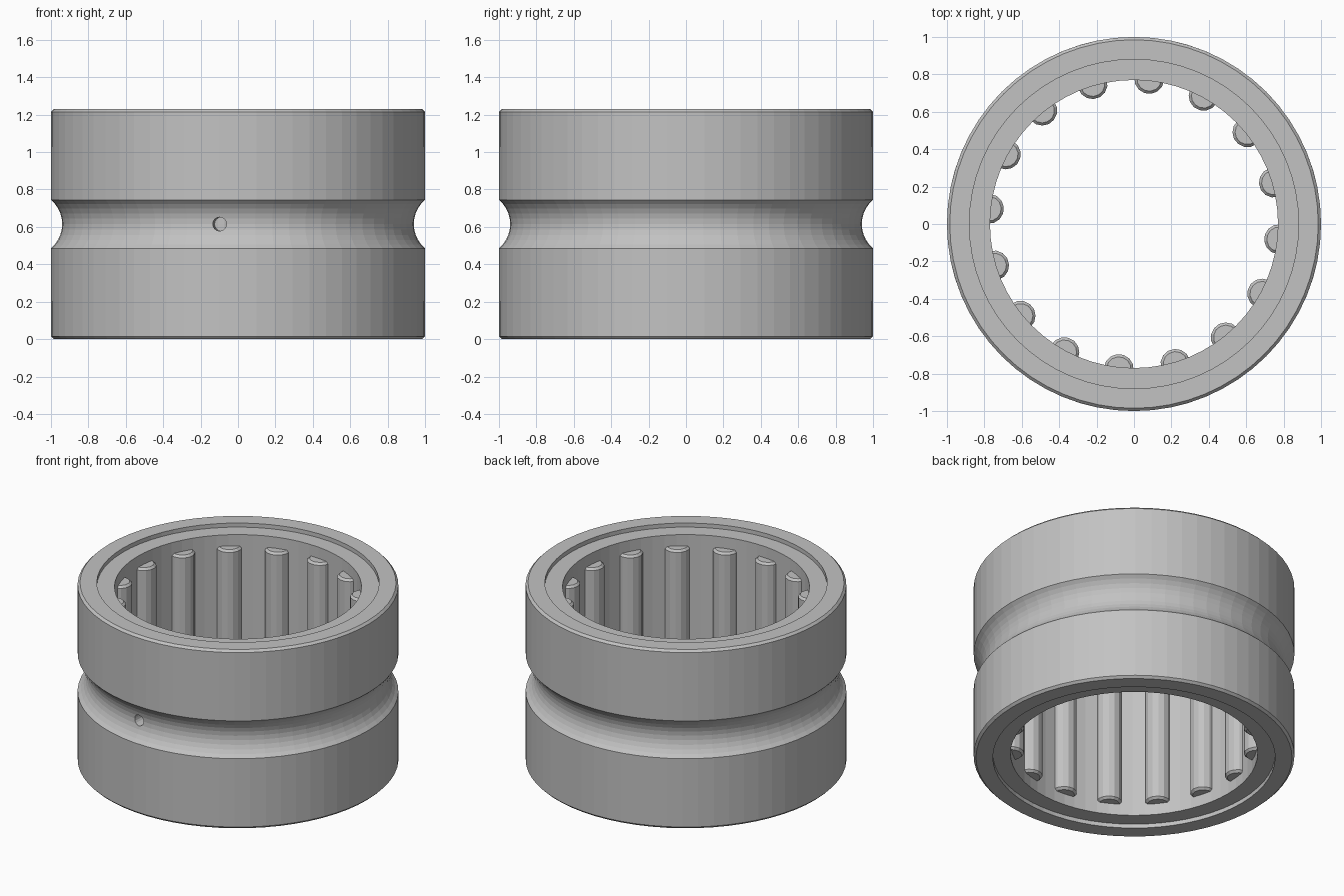
import bpy, bmesh, math
from mathutils import Matrix, Vector

if "Cube" in bpy.data.objects:
    bpy.data.objects.remove(bpy.data.objects["Cube"], do_unlink=True)

HEIGHT = 1.23
MID = HEIGHT / 2
SEGMENTS = 64
ROLLERS = 16
START = math.radians(264)   # angle of the oil hole and first roller

steel = bpy.data.materials.new("grey steel")
steel.use_nodes = True
grey = (0.54, 0.54, 0.54, 1)
steel.diffuse_color = grey
steel.node_tree.nodes["Principled BSDF"].inputs["Base Color"].default_value = grey


def add_object(name, bm):
    bmesh.ops.recalc_face_normals(bm, faces=bm.faces)
    mesh = bpy.data.meshes.new(name)
    bm.to_mesh(mesh)
    bm.free()
    mesh.materials.append(steel)
    obj = bpy.data.objects.new(name, mesh)
    bpy.context.collection.objects.link(obj)
    return obj


def lathe(name, profile, steps=SEGMENTS):
    """Closed (radius, height) profile turned around the z axis."""
    bm = bmesh.new()
    rings = []
    for i in range(steps):
        a = math.tau * i / steps
        rings.append([bm.verts.new((r * math.cos(a), r * math.sin(a), z)) for r, z in profile])
    n = len(profile)
    for i in range(steps):
        p, q = rings[i], rings[(i + 1) % steps]
        for j in range(n):
            k = (j + 1) % n
            bm.faces.new((p[j], q[j], q[k], p[k]))
    return add_object(name, bm)


def rod(name, radius, length, sides, matrix, chamfer=0.0):
    bm = bmesh.new()
    bmesh.ops.create_cone(bm, cap_ends=True, segments=sides, radius1=radius,
                          radius2=radius, depth=length)
    if chamfer:
        rims = [e for e in bm.edges if abs(e.verts[0].co.z - e.verts[1].co.z) < 1e-4]
        bmesh.ops.bevel(bm, geom=rims, offset=chamfer, segments=1, affect='EDGES')
    bm.transform(matrix)
    return add_object(name, bm)


# Outer ring: chamfered rims and a round groove about the middle
bore, lip, c = 0.88, 0.028, 0.015
groove_r, half_angle = 0.17, math.radians(49.7)
profile = [(bore, 0), (1 - c, 0), (1, c)]
for i in range(11):
    t = half_angle * (i / 5 - 1)
    profile.append((1.11 - groove_r * math.cos(t), MID + groove_r * math.sin(t)))
profile += [(1, HEIGHT - c), (1 - c, HEIGHT), (bore, HEIGHT)]
outer_ring = lathe("outer_ring", profile)

# Inner cage, set slightly below both rims
inner_cage = lathe("inner_cage", [(0.77, lip), (bore, lip),
                                  (bore, HEIGHT - lip), (0.77, HEIGHT - lip)])

# Oil hole drilled through the groove
direction = Vector((math.cos(START), math.sin(START), 0))
turn = direction.to_track_quat('Z', 'Y').to_matrix().to_4x4()
place = Matrix.Translation(direction * 0.97 + Vector((0, 0, MID))) @ turn
cutter = rod("hole_cutter", 0.037, 0.28, 16, place)
cutter.hide_render = True
for part in (outer_ring, inner_cage):
    mod = part.modifiers.new("oil_hole", 'BOOLEAN')
    mod.operation = 'DIFFERENCE'
    mod.solver = 'EXACT'
    mod.object = cutter
    bpy.context.view_layer.objects.active = part
    bpy.ops.object.modifier_apply(modifier=mod.name)
bpy.data.objects.remove(cutter, do_unlink=True)

# Needle rollers standing round the bore
for i in range(ROLLERS):
    a = START + math.tau * i / ROLLERS
    spot = Matrix.Translation((0.78 * math.cos(a), 0.78 * math.sin(a), MID))
    rod(f"roller_{i + 1}", 0.08, HEIGHT - 0.21, 14,
        spot @ Matrix.Rotation(a, 4, 'Z'), chamfer=0.014)
